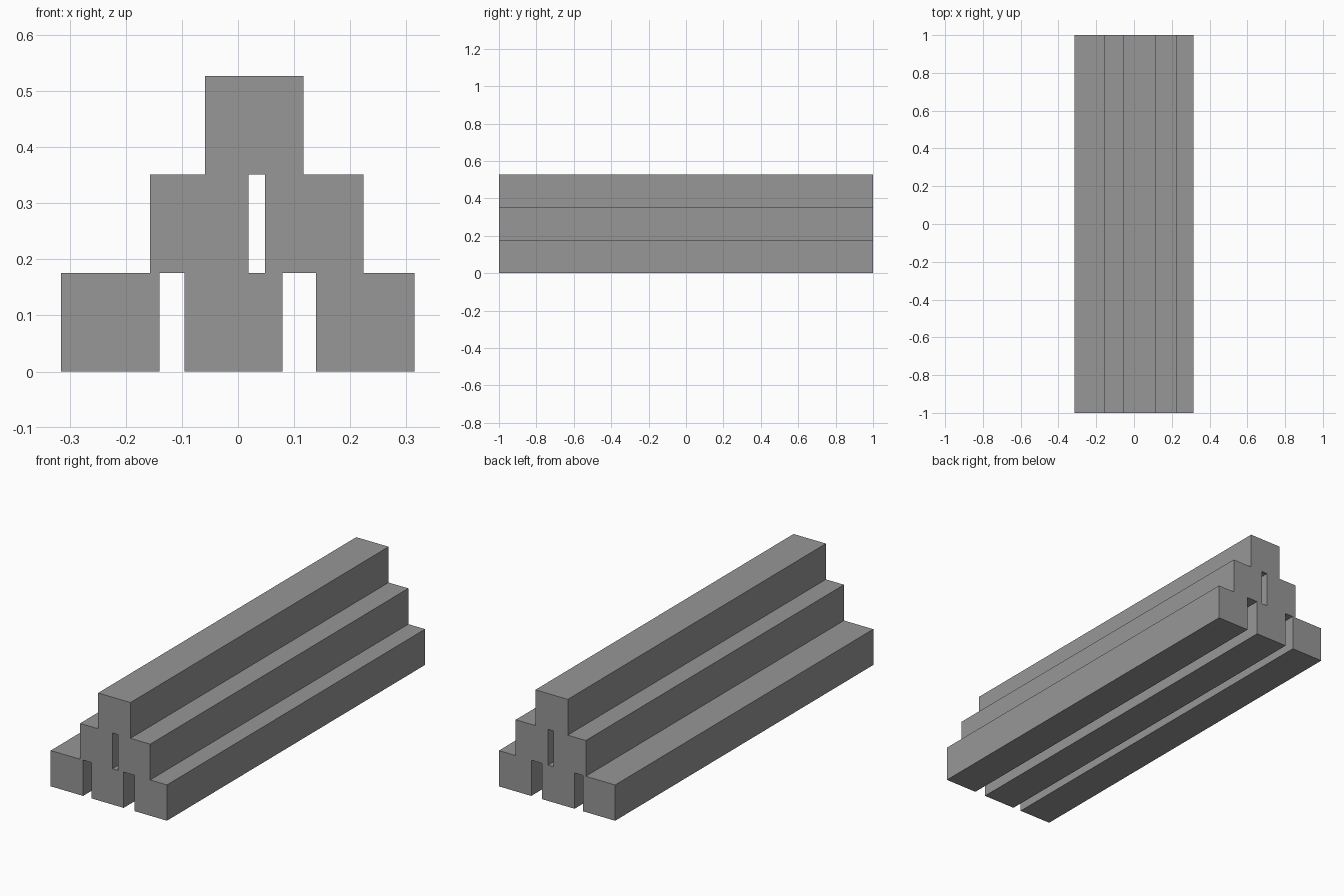
import bpy

cube = bpy.data.objects.get("Cube")
if cube:
    bpy.data.objects.remove(cube, do_unlink=True)

# Plain grey material shared by all beams
grey = bpy.data.materials.new("grey")
grey.use_nodes = True
colour = (0.31, 0.31, 0.31, 1)
grey.diffuse_color = colour
grey.node_tree.nodes["Principled BSDF"].inputs["Base Color"].default_value = colour

SIDE, LENGTH = 0.1755, 2.0


def beam(name, x, row):
    """Square beam running front to back, resting on the given row."""
    bpy.ops.mesh.primitive_cube_add(size=1, location=(x, 0, (row + 0.5) * SIDE))
    obj = bpy.context.object
    obj.name = name
    obj.scale = (SIDE, LENGTH, SIDE)
    bpy.ops.object.transform_apply(location=False, rotation=False, scale=True)
    obj.data.materials.append(grey)


# Pyramid stack: three, two, one, unevenly spaced
rows = [
    ("bottom_beam", (-0.228, -0.008, 0.227)),
    ("middle_beam", (-0.069, 0.136)),
    ("top_beam", (0.029,)),
]
for row, (name, centres) in enumerate(rows):
    for i, x in enumerate(centres):
        beam(f"{name}_{i + 1}", x, row)
